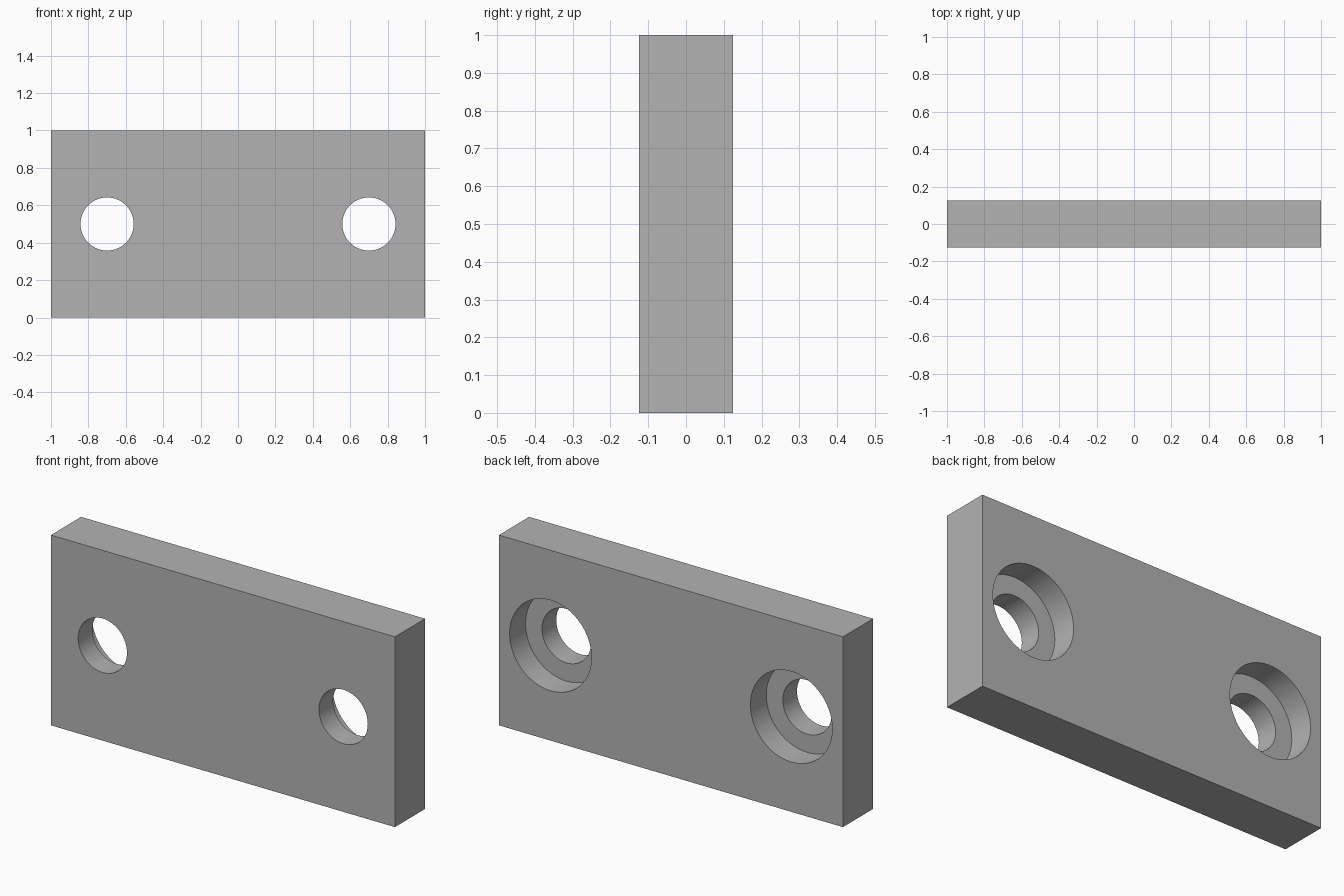
import bpy
from math import pi, radians

default_cube = bpy.data.objects.get("Cube")
if default_cube:
    bpy.data.objects.remove(default_cube, do_unlink=True)

LENGTH, THICK, HEIGHT = 2.0, 0.25, 1.0
HOLE_X, HOLE_R = 0.7, 0.142
BORE_R, BORE_DEPTH = 0.238, 0.132

# Single grey material
grey = bpy.data.materials.new("plain_grey")
grey.use_nodes = True
colour = (0.45, 0.45, 0.45, 1.0)
grey.diffuse_color = colour
grey.node_tree.nodes["Principled BSDF"].inputs["Base Color"].default_value = colour

# Rectangular plate
bpy.ops.mesh.primitive_cube_add(size=1, location=(0, 0, HEIGHT / 2))
plate = bpy.context.object
plate.name = "mounting_plate"
plate.scale = (LENGTH, THICK, HEIGHT)
bpy.ops.object.transform_apply(location=False, rotation=False, scale=True)
plate.data.materials.append(grey)


def drill(name, x, radius, y_start, y_end):
    """Cut a round hole along y between two depths."""
    bpy.ops.mesh.primitive_cylinder_add(
        vertices=96, radius=radius, depth=y_end - y_start,
        location=(x, (y_start + y_end) / 2, HEIGHT / 2), rotation=(pi / 2, 0, 0))
    cutter = bpy.context.object
    cutter.name = name
    cutter.hide_render = True
    cutter.data.materials.append(grey)
    cut = plate.modifiers.new(name, "BOOLEAN")
    cut.operation = "DIFFERENCE"
    cut.solver = "EXACT"
    cut.object = cutter
    bpy.context.view_layer.objects.active = plate
    bpy.ops.object.modifier_apply(modifier=cut.name)
    bpy.data.objects.remove(cutter, do_unlink=True)


# Through holes, each with a wider counterbore from the back
back = THICK / 2
for side, x in (("left", HOLE_X), ("right", -HOLE_X)):
    drill(side + "_counterbore", x, BORE_R, back - BORE_DEPTH, back + 0.1)
    drill(side + "_through_hole", x, HOLE_R, -back - 0.1, back + 0.05)

# Smooth bore walls, sharp rims
bpy.ops.object.select_all(action="DESELECT")
plate.select_set(True)
bpy.context.view_layer.objects.active = plate
bpy.ops.object.shade_smooth_by_angle(angle=radians(30))
